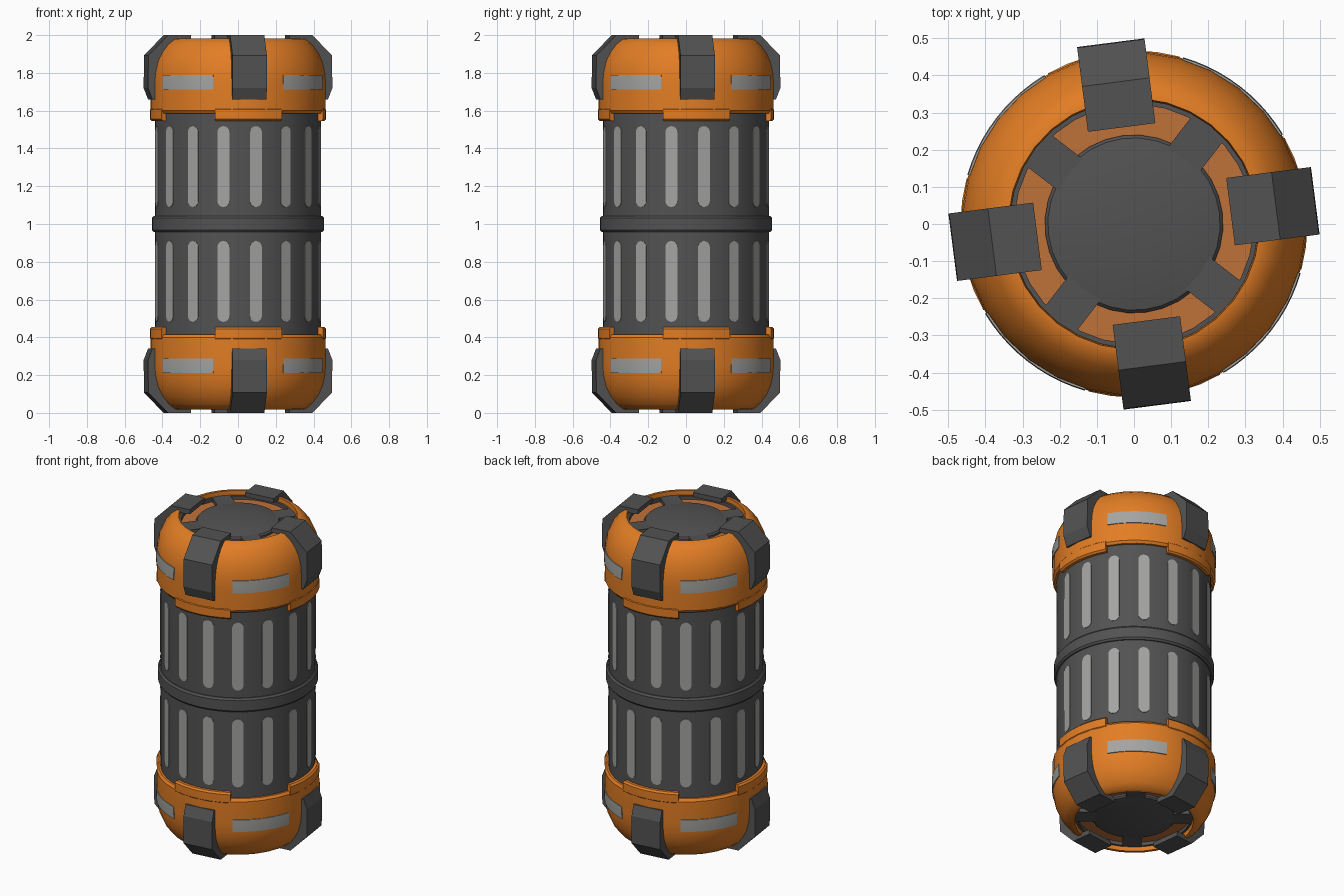
import bpy, bmesh, math
from mathutils import Matrix, Vector

if "Cube" in bpy.data.objects:
    bpy.data.objects.remove(bpy.data.objects["Cube"])

TWIST = math.radians(7.3)      # whole detail pattern is turned slightly
Q = math.pi / 2


def mat(name, col):
    m = bpy.data.materials.new(name)
    m.diffuse_color = (*col, 1)
    m.use_nodes = True
    m.node_tree.nodes["Principled BSDF"].inputs["Base Color"].default_value = m.diffuse_color
    return m


ORANGE = mat("orange paint", (0.76, 0.205, 0.018))
DARK = mat("dark grey metal", (0.085, 0.085, 0.085))
LIGHT = mat("light grey paint", (0.37, 0.37, 0.36))
RUST = mat("dull orange", (0.52, 0.165, 0.04))


def finish(bm, name, material, mirror=True, angle=32):
    """Make the object with its origin at mid height, mirrored to the lower end."""
    bmesh.ops.recalc_face_normals(bm, faces=bm.faces)
    bmesh.ops.translate(bm, verts=bm.verts, vec=(0, 0, -1))
    me = bpy.data.meshes.new(name)
    bm.to_mesh(me)
    bm.free()
    me.materials.append(material)
    me.polygons.foreach_set("use_smooth", [True] * len(me.polygons))
    me.set_sharp_from_angle(angle=math.radians(angle))
    ob = bpy.data.objects.new(name, me)
    ob.location.z = 1
    bpy.context.collection.objects.link(ob)
    if mirror:
        mod = ob.modifiers.new("lower end", 'MIRROR')
        mod.use_axis = (False, False, True)
        mod.use_mirror_merge = False
    return ob


def polar(r, a, z):
    return Vector((r * math.cos(a), r * math.sin(a), z))


def lathe(bm, prof, n=32, closed=False):
    """Full turn of an (r, z) profile around the z axis."""
    rings = []
    for r, z in prof:
        if r == 0:
            rings.append([bm.verts.new((0, 0, z))] * n)
        else:
            rings.append([bm.verts.new(polar(r, TWIST + 2 * math.pi * i / n, z)) for i in range(n)])
    pairs = list(zip(rings, rings[1:])) + ([(rings[-1], rings[0])] if closed else [])
    for a, b in pairs:
        for i in range(n):
            j = (i + 1) % n
            bm.faces.new(list(dict.fromkeys((a[i], a[j], b[j], b[i]))))


def arc(bm, prof, a0, a1, n):
    """Partial turn of a closed (r, z) profile, with end caps."""
    secs = [[bm.verts.new(polar(r, a0 + (a1 - a0) * i / n, z)) for r, z in prof] for i in range(n + 1)]
    k = len(prof)
    for s, t in zip(secs, secs[1:]):
        for i in range(k):
            j = (i + 1) % k
            bm.faces.new((s[i], s[j], t[j], t[i]))
    bm.faces.new(secs[0])
    bm.faces.new(secs[-1])


def prism(bm, prof, width, ang):
    """Radial (r, z) profile extruded sideways and turned to an angle."""
    rot = Matrix.Rotation(ang, 3, 'Z')
    sides = [[bm.verts.new(rot @ Vector((r, s * width / 2, z))) for r, z in prof] for s in (-1, 1)]
    bm.faces.new(sides[0])
    bm.faces.new(sides[1])
    for i in range(len(prof)):
        j = (i + 1) % len(prof)
        bm.faces.new((sides[0][i], sides[0][j], sides[1][j], sides[1][i]))


# barrel body
bm = bmesh.new()
lathe(bm, [(0, 0.38), (0.44, 0.38), (0.44, 1.62), (0, 1.62)], 64)
finish(bm, "barrel_body", DARK, False)

# waist ring
bm = bmesh.new()
lathe(bm, [(0.43, 0.957), (0.447, 0.957), (0.456, 0.968), (0.456, 1.032), (0.447, 1.043), (0.43, 1.043)], 64, True)
finish(bm, "waist_ring", DARK, False)

# orange end caps with a rounded shoulder and rolled rim
bm = bmesh.new()
lathe(bm, [(0.435, 1.585), (0.453, 1.585), (0.464, 1.600), (0.465, 1.74), (0.461, 1.80), (0.448, 1.86),
           (0.425, 1.91), (0.394, 1.952), (0.36, 1.98), (0.338, 1.983), (0.334, 1.92), (0.30, 1.92)])
finish(bm, "end_caps", ORANGE)

# cap tabs, one under each clamp
bm = bmesh.new()
for k in range(4):
    c = TWIST + k * Q
    arc(bm, [(0.435, 1.545), (0.457, 1.545), (0.467, 1.555), (0.467, 1.605), (0.46, 1.612), (0.435, 1.612)],
        c - Q / 4, c + Q / 4, 6)
finish(bm, "cap_tabs", ORANGE)

# thin dark seal inside the rim
bm = bmesh.new()
lathe(bm, [(0.322, 1.92), (0.322, 1.957), (0.335, 1.957), (0.335, 1.92)], 32, True)
finish(bm, "rim_seal", DARK)

# recessed floor
bm = bmesh.new()
lathe(bm, [(0.333, 1.935), (0, 1.935)])
finish(bm, "recessed_floor", RUST)

# domed lid
bm = bmesh.new()
lathe(bm, [(0.24, 1.93), (0.24, 1.947), (0.232, 1.956), (0.17, 1.968), (0.09, 1.975), (0, 1.978)])
finish(bm, "domed_lid", DARK)

# lid spokes between the clamps
bm = bmesh.new()
for k in range(4):
    prism(bm, [(0.20, 1.93), (0.328, 1.93), (0.328, 1.958), (0.20, 1.958)], 0.108, TWIST + Q / 2 + k * Q)
finish(bm, "lid_spokes", DARK)

# bent clamps over the shoulder
bm = bmesh.new()
for k in range(4):
    prism(bm, [(0.44, 1.658), (0.468, 1.658), (0.492, 1.72), (0.490, 1.893), (0.385, 2.0), (0.262, 2.0),
               (0.262, 1.972), (0.35, 1.965), (0.43, 1.86)], 0.183, TWIST + k * Q)
finish(bm, "corner_clamps", DARK, angle=20)

# painted label bands on the caps
bm = bmesh.new()
for k in range(4):
    c = TWIST + Q / 2 + k * Q
    arc(bm, [(0.455, 1.712), (0.468, 1.712), (0.468, 1.75), (0.4655, 1.788), (0.455, 1.788)],
        c - 0.37, c + 0.37, 10)
finish(bm, "cap_labels", LIGHT)

# painted stripes with round ends around the body
bm = bmesh.new()
half, z0, z1 = 0.032, 1.09, 1.518
outline = []
for i in range(9):
    t = math.pi * i / 8
    outline.append((half * math.cos(t), z1 - half + half * math.sin(t)))
for i in range(9):
    t = math.pi + math.pi * i / 8
    outline.append((half * math.cos(t), z0 + half + half * math.sin(t)))
for k in range(16):
    c = math.radians(12.4 + 22.5 * k)
    inner, outer = ([bm.verts.new(polar(r, c + s / 0.44, z)) for s, z in outline] for r in (0.436, 0.443))
    bm.faces.new(inner)
    bm.faces.new(outer)
    for i in range(len(outline)):
        j = (i + 1) % len(outline)
        bm.faces.new((inner[i], inner[j], outer[j], outer[i]))
finish(bm, "body_stripes", LIGHT)
